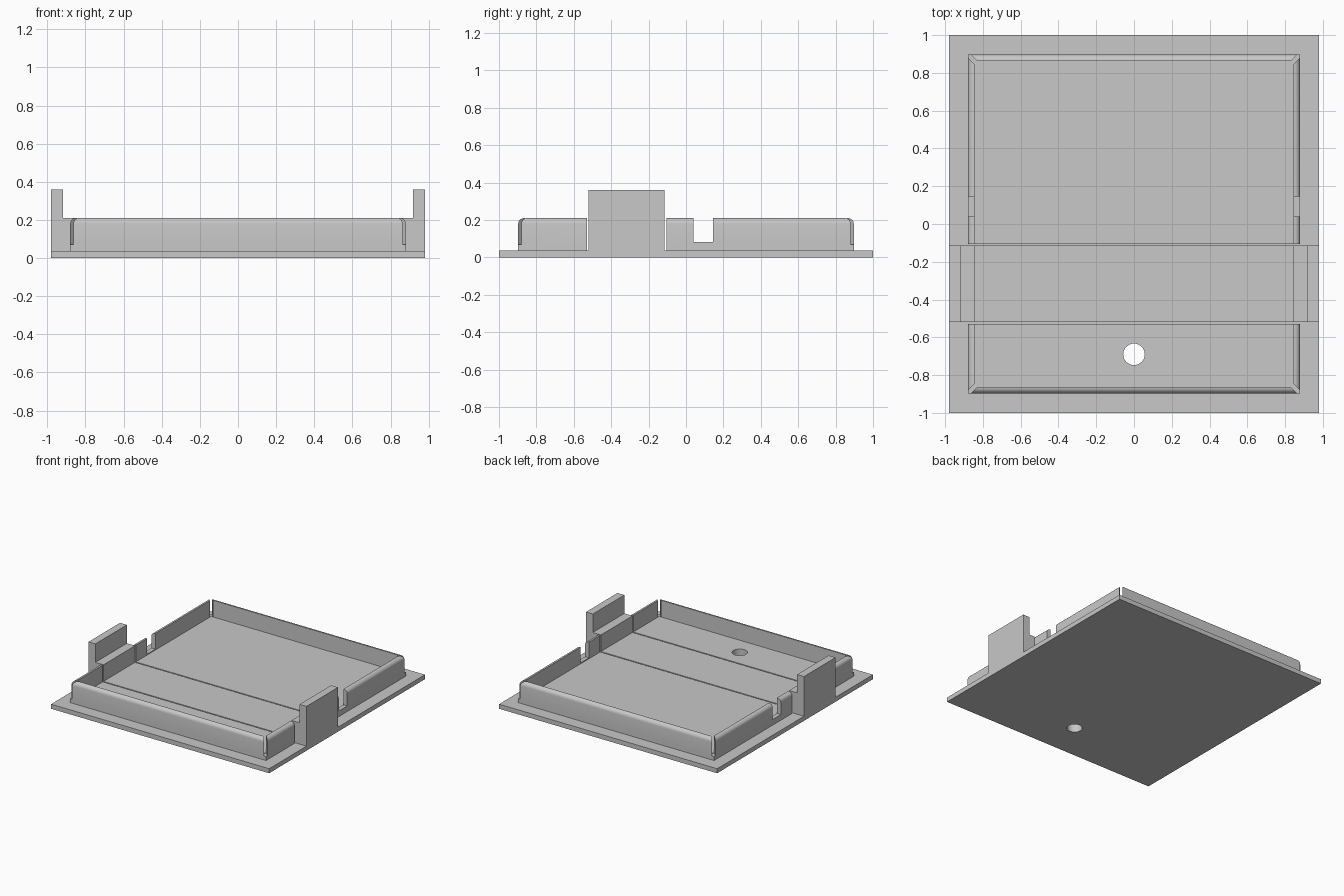
import bpy, bmesh, math
from mathutils import Matrix

cube = bpy.data.objects.get("Cube")
if cube:
    bpy.data.objects.remove(cube, do_unlink=True)

grey = bpy.data.materials.new("light_grey")
grey.use_nodes = True
grey.diffuse_color = (0.58, 0.58, 0.58, 1)
grey.node_tree.nodes["Principled BSDF"].inputs["Base Color"].default_value = grey.diffuse_color

BASE, FLOOR, RIM, TALL = 0.037, 0.075, 0.21, 0.36
HALF_X, WALL_X, WALL_Y, THICK = 0.98, 0.88, 0.897, 0.035
STRIP = (-0.52, -0.115)   # raised strap position along y
GAP = 0.01


def finish(name, bm):
    mesh = bpy.data.meshes.new(name)
    bm.to_mesh(mesh)
    bm.free()
    mesh.materials.append(grey)
    obj = bpy.data.objects.new(name, mesh)
    bpy.context.collection.objects.link(obj)
    return obj


def box(name, x, y, z, turn=0, round_top=0):
    bm = bmesh.new()
    size = [b - a for a, b in (x, y, z)]
    mid = [(a + b) / 2 for a, b in (x, y, z)]
    bmesh.ops.create_cube(bm, size=1, matrix=Matrix.Translation(mid)
                          @ Matrix.Rotation(turn, 4, 'Z') @ Matrix.Diagonal((*size, 1)))
    if round_top:
        top = [e for e in bm.edges if all(v.co.z > mid[2] for v in e.verts)]
        bmesh.ops.bevel(bm, geom=top, offset=round_top, segments=5, profile=0.5, affect='EDGES')
    return finish(name, bm)


def cylinder(name, radius, x, y):
    bm = bmesh.new()
    bmesh.ops.create_cone(bm, cap_ends=True, segments=48, radius1=radius, radius2=radius,
                          depth=1, matrix=Matrix.Translation((x, y, 0)))
    return finish(name, bm)


def cut(obj, cutter):
    cutter.hide_render = True
    mod = obj.modifiers.new("cut", 'BOOLEAN')
    mod.operation, mod.solver, mod.object = 'DIFFERENCE', 'EXACT', cutter
    bpy.context.view_layer.objects.active = obj
    bpy.ops.object.modifier_apply(modifier=mod.name)
    bpy.data.objects.remove(cutter, do_unlink=True)


def smooth(obj):
    bpy.ops.object.select_all(action='DESELECT')
    obj.select_set(True)
    bpy.context.view_layer.objects.active = obj
    bpy.ops.object.shade_smooth_by_angle(angle=math.radians(30))


# Base plate with its round hole
base = box("base_plate", (-HALF_X, HALF_X), (-1, 1), (0, BASE))
cut(base, cylinder("hole_cutter", 0.057, 0, -0.69))
smooth(base)

# Thick inner floor panels, separated by two narrow grooves down to the base
inner_x, inner_y = WALL_X - THICK, WALL_Y - THICK
panels = {"front_floor": (-inner_y, STRIP[0] - GAP), "middle_floor": STRIP,
          "back_floor": (STRIP[1] + GAP, inner_y)}
for name, span in panels.items():
    panel = box(name, (-inner_x, inner_x), span, (BASE, FLOOR))
    if name == "front_floor":
        cut(panel, cylinder("hole_cutter", 0.057, 0, -0.69))
        smooth(panel)

# Rim wall with a rounded outer top edge
rim = box("rim_wall", (-WALL_X, WALL_X), (-WALL_Y, WALL_Y), (BASE, RIM), round_top=0.03)
cut(rim, box("inside", (-inner_x, inner_x), (-inner_y, inner_y), (-1, 1)))
# Break for the strap, and a notch through both sides
cut(rim, box("strap_break", (-1, 1), (STRIP[0] - GAP, STRIP[1] + GAP), (-1, 1)))
cut(rim, box("notch", (-1, 1), (0.04, 0.145), (0.083, 1)))
# Diagonal slots at the four corners
for sx in (-1, 1):
    for sy in (-1, 1):
        cx, cy = sx * (WALL_X - THICK / 2), sy * (WALL_Y - THICK / 2)
        cut(rim, box("corner_slot", (cx - 0.1, cx + 0.1), (cy - 0.012, cy + 0.012),
                     (0.07, 1), turn=sx * sy * math.pi / 4))
smooth(rim)

# Stepped side blocks: low inner step and tall outer tab
for side, s in (("left", 1), ("right", -1)):
    bm = bmesh.new()
    outline = [(inner_x, BASE), (HALF_X, BASE), (HALF_X, TALL), (0.918, TALL),
               (0.918, RIM), (inner_x, RIM)]
    face = bm.faces.new([bm.verts.new((s * x, STRIP[0], z)) for x, z in outline])
    out = bmesh.ops.extrude_face_region(bm, geom=[face])
    moved = [v for v in out["geom"] if isinstance(v, bmesh.types.BMVert)]
    bmesh.ops.translate(bm, verts=moved, vec=(0, STRIP[1] - STRIP[0], 0))
    bmesh.ops.recalc_face_normals(bm, faces=bm.faces[:])
    finish(side + "_stepped_block", bm)
